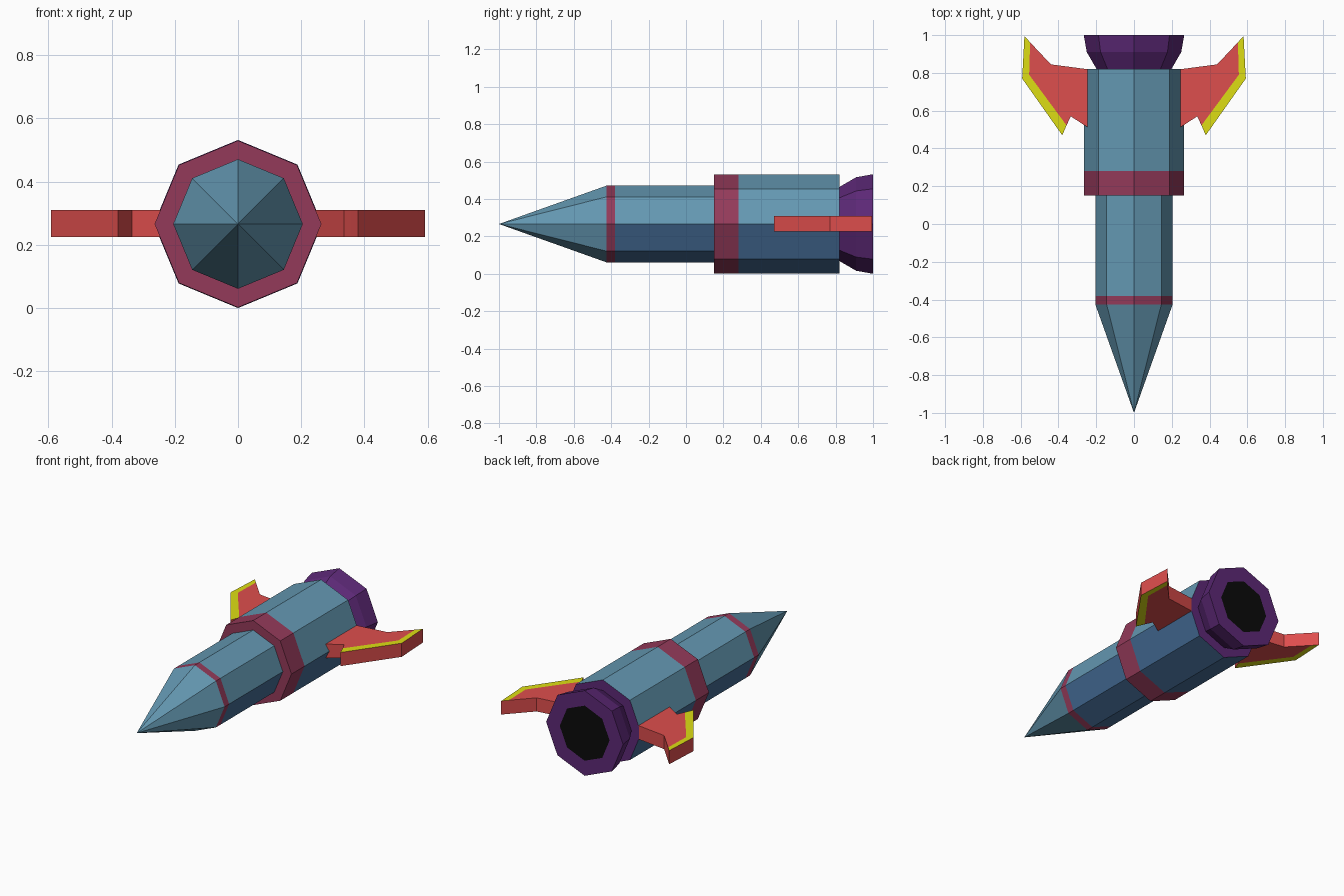
import bpy, bmesh, math

if "Cube" in bpy.data.objects:
    bpy.data.objects.remove(bpy.data.objects["Cube"])

CZ = 0.266      # height of the rocket axis
SIDES = 8


def make_material(name, rgb):
    lin = [((c / 255 + 0.055) / 1.055) ** 2.4 if c > 10 else c / 255 / 12.92 for c in rgb]
    m = bpy.data.materials.new(name)
    m.diffuse_color = (*lin, 1)
    m.use_nodes = True
    m.node_tree.nodes["Principled BSDF"].inputs["Base Color"].default_value = m.diffuse_color
    return m


BLUE, DEEP, MAROON, PURPLE, BLACK, RED, YELLOW = range(7)
MATS = [make_material("steel blue", (100, 152, 178)),
        make_material("deep blue", (68, 108, 150)),
        make_material("maroon", (148, 58, 90)),
        make_material("purple", (92, 40, 118)),
        make_material("black", (10, 10, 10)),
        make_material("red", (222, 78, 77)),
        make_material("yellow", (222, 222, 20))]


def finish(name, bm):
    bmesh.ops.recalc_face_normals(bm, faces=bm.faces)
    me = bpy.data.meshes.new(name)
    bm.to_mesh(me)
    bm.free()
    for m in MATS:
        me.materials.append(m)
    ob = bpy.data.objects.new(name, me)
    bpy.context.collection.objects.link(ob)
    return ob


def lathe(name, profile, colours, under=None):
    """Octagonal rings along y; colours: one material per profile segment.
    under: replaces blue on faces that lie below the axis."""
    bm = bmesh.new()
    rings = []
    for r, y in profile:
        if r == 0:
            rings.append([bm.verts.new((0, y, CZ))])
        else:
            rings.append([bm.verts.new((r * math.cos(a), y, CZ + r * math.sin(a)))
                          for a in (2 * math.pi * i / SIDES for i in range(SIDES))])
    for a, b, col in zip(rings, rings[1:], colours):
        for i in range(SIDES):
            j = (i + 1) % SIDES
            vs = []
            for v in (a[i % len(a)], a[j % len(a)], b[j % len(b)], b[i % len(b)]):
                if v not in vs:
                    vs.append(v)
            f = bm.faces.new(vs)
            f.material_index = col
            if under is not None and col == BLUE and f.calc_center_median().z < CZ:
                f.material_index = under
    return finish(name, bm)


# Nose cone
lathe("nose_cone", [(0, -1.0), (0.205, -0.425)], [BLUE])

# Slim front hull with its maroon band
lathe("front_hull", [(0.205, -0.425), (0.205, -0.38), (0.205, 0.15)],
      [MAROON, BLUE], under=DEEP)

# Wide rear hull: front collar, band, hull and back plate
lathe("rear_hull", [(0.2, 0.15), (0.264, 0.15), (0.264, 0.28), (0.264, 0.82), (0, 0.82)],
      [MAROON, MAROON, BLUE, PURPLE], under=DEEP)

# Flared engine nozzle with dark opening
lathe("nozzle", [(0.195, 0.815), (0.25, 0.91), (0.266, 1.0), (0.172, 1.0), (0, 1.0)],
      [PURPLE, PURPLE, PURPLE, BLACK])


# Wings: red slab with a yellow border along the leading edge
Z0, Z1 = 0.225, 0.31
RED_PART = [(0.2, 0.815), (0.25, 0.82), (0.44, 0.845), (0.55, 0.962), (0.555, 0.79),
            (0.357, 0.522), (0.335, 0.57), (0.25, 0.515), (0.2, 0.483)]
TRIM_PART = [(0.55, 0.962), (0.58, 0.995), (0.592, 0.77), (0.38, 0.47),
             (0.357, 0.522), (0.555, 0.79)]


def wing(name, side):
    bm = bmesh.new()
    cache = {}

    def vert(p, z):
        if (p, z) not in cache:
            cache[p, z] = bm.verts.new((side * p[0], p[1], z))
        return cache[p, z]

    inner = {(0.55, 0.962), (0.555, 0.79), (0.357, 0.522)}
    for part, col in ((RED_PART, RED), (TRIM_PART, YELLOW)):
        for z in (Z0, Z1):
            bm.faces.new([vert(p, z) for p in part]).material_index = col
        for p, q in zip(part, part[1:] + part[:1]):
            if not (p in inner and q in inner):      # no wall between the colours
                bm.faces.new([vert(p, Z0), vert(q, Z0), vert(q, Z1),
                              vert(p, Z1)]).material_index = RED
    return finish(name, bm)


wing("right_wing", 1)
wing("left_wing", -1)
